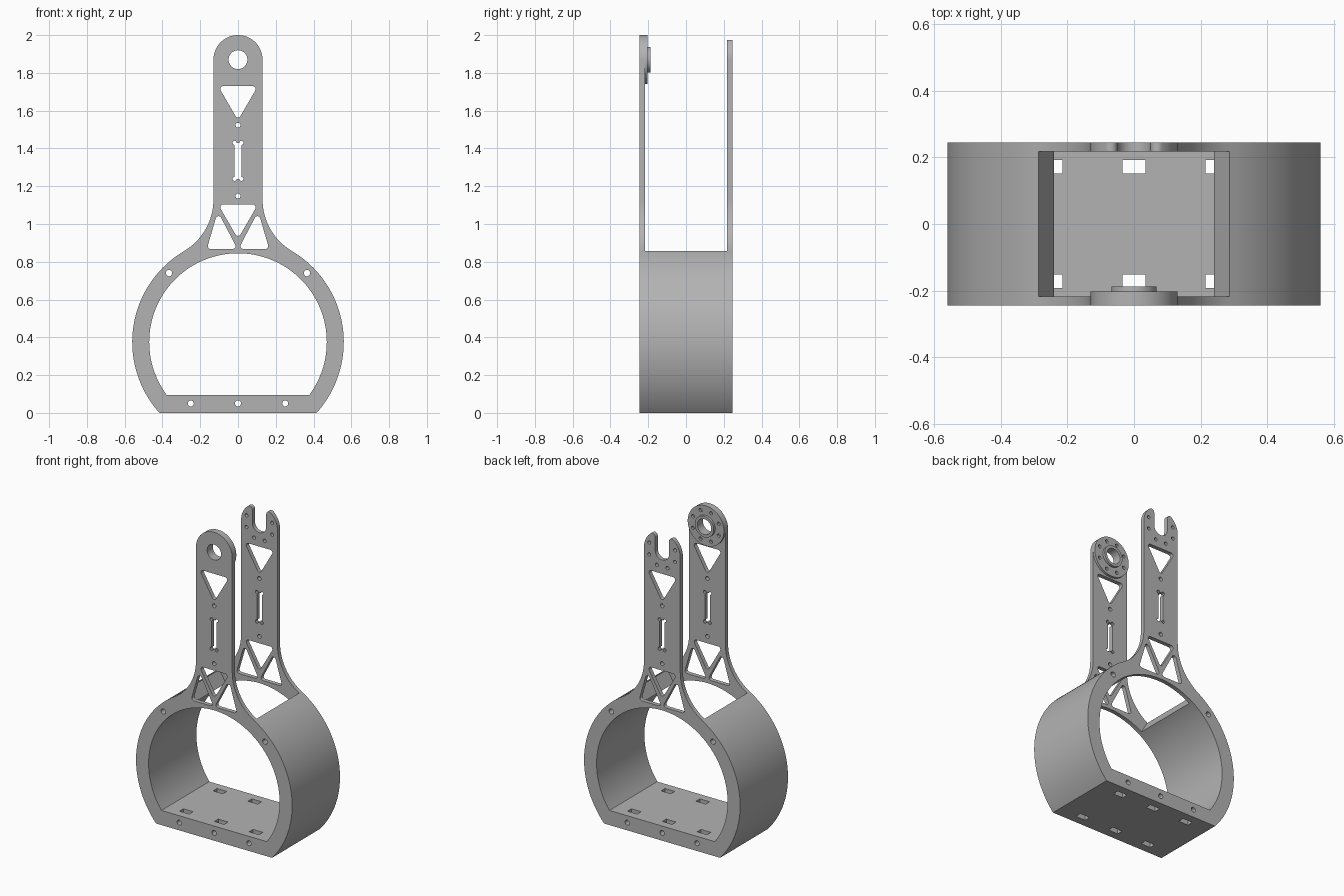
import bpy, bmesh
from math import sin, cos, pi, radians, atan2, degrees, hypot
from mathutils import Vector

if "Cube" in bpy.data.objects:
    bpy.data.objects.remove(bpy.data.objects["Cube"])

grey = bpy.data.materials.new("plain_grey")
grey.use_nodes = True
colour = (0.45, 0.45, 0.45, 1)
grey.diffuse_color = colour
grey.node_tree.nodes["Principled BSDF"].inputs["Base Color"].default_value = colour

# Main dimensions
RING_Z, RING_OUT, RING_IN = 0.375, 0.56, 0.47
ARM, PIVOT_Z, BORE = 0.13, 1.87, 0.05
DEPTH, GAP = 0.245, 0.218


def arc(cx, cz, r, a0, a1, n=16):
    """Points on an arc, angles in degrees."""
    steps = [radians(a0 + (a1 - a0) * i / n) for i in range(n + 1)]
    return [(cx + r * cos(a), cz + r * sin(a)) for a in steps]


def circle(cx, cz, r, n=24):
    return arc(cx, cz, r, 0, 360, n)[:-1]


def flip(points):
    return [(-x, z) for x, z in reversed(points)]


def rounded(corners, r, n=6):
    """Polygon with every corner filleted."""
    out = []
    for i, c in enumerate(corners):
        p = Vector(c)
        a = (Vector(corners[i - 1]) - p).normalized()
        b = (Vector(corners[(i + 1) % len(corners)]) - p).normalized()
        half = a.angle(b) / 2
        mid = p + (a + b).normalized() * r / sin(half)
        start = p + a * r / (sin(half) / cos(half)) - mid
        end = p + b * r / (sin(half) / cos(half)) - mid
        for k in range(n + 1):
            v = start.lerp(end, k / n).normalized() * r + mid
            out.append((v.x, v.y))
    return out


def solid(name, loops, y0, y1):
    """Fill closed x-z loops (inner ones become holes) and extrude along y."""
    bm = bmesh.new()
    for loop in loops:
        vs = [bm.verts.new((x, y0, z)) for x, z in loop]
        for i, v in enumerate(vs):
            bm.edges.new((vs[i - 1], v))
    bmesh.ops.triangle_fill(bm, use_beauty=True, use_dissolve=False, edges=bm.edges[:])
    made = bmesh.ops.extrude_face_region(bm, geom=bm.faces[:], use_keep_orig=True)["geom"]
    bmesh.ops.translate(bm, vec=(0, y1 - y0, 0),
                        verts=[v for v in made if isinstance(v, bmesh.types.BMVert)])
    bmesh.ops.recalc_face_normals(bm, faces=bm.faces[:])
    mesh = bpy.data.meshes.new(name)
    bm.to_mesh(mesh)
    bm.free()
    mesh.materials.append(grey)
    obj = bpy.data.objects.new(name, mesh)
    bpy.context.collection.objects.link(obj)
    return obj


def select(obj):
    bpy.ops.object.select_all(action='DESELECT')
    obj.select_set(True)
    bpy.context.view_layer.objects.active = obj


def cut(target, cutter):
    select(target)
    mod = target.modifiers.new("cut", 'BOOLEAN')
    mod.operation, mod.solver, mod.object = 'DIFFERENCE', 'EXACT', cutter
    bpy.ops.object.modifier_apply(modifier=mod.name)
    bpy.data.objects.remove(cutter)


# Outline: flat-bottomed ring flowing through fillets into a round-topped arm
FILLET_Z, FILLET_R = 1.13, 0.318
fx = ARM + FILLET_R
blend = degrees(atan2(FILLET_Z - RING_Z, fx))
foot = degrees(atan2(-RING_Z, (RING_OUT ** 2 - RING_Z ** 2) ** 0.5))
side = (arc(0, RING_Z, RING_OUT, foot, blend, 40)
        + arc(fx, FILLET_Z, FILLET_R, 180 + blend, 180, 16)[1:]
        + arc(0, PIVOT_Z, ARM, 0, 90, 24))
outline = side + flip(side)[1:]

# Ring opening with a flat floor
FLOOR = 0.095
low = degrees(atan2(FLOOR - RING_Z, (RING_IN ** 2 - (FLOOR - RING_Z) ** 2) ** 0.5))
opening = arc(0, RING_Z, RING_IN, low, 180 - low, 90)


# Weight-saving windows in the arms
def down_triangle(top):
    return rounded([(-0.105, top), (0, top - 0.181), (0.105, top)], 0.015)


web = rounded([(0.107, 1.067), (0.003, 0.868), (0.165, 0.868)], 0.015)
slot_side = arc(0.018, 1.239, 0.011, -180, 90, 9) + arc(0.018, 1.43, 0.011, -90, 180, 9)
slot = slot_side + flip(slot_side)
windows = [opening, down_triangle(1.73), down_triangle(1.103), web, flip(web), slot]
windows += [circle(0, z, 0.013, 16) for z in (1.148, 1.523)]

# Fastening holes through the ring
windows += [circle(x, 0.05, 0.016, 16) for x in (-0.25, 0, 0.25)]
windows += [circle(x, 0.74, 0.017, 16) for x in (-0.365, 0.365)]

frame = solid("ring_frame_with_arms", [outline] + windows, -DEPTH, DEPTH)

# Wedge between the arms, opening the ring top
reach = 4
wx, wz = reach * cos(radians(blend)), reach * sin(radians(blend))
cut(frame, solid("gap_cutter", [[(0, RING_Z), (wx, RING_Z + wz), (-wx, RING_Z + wz)]], -GAP, GAP))

# Front arm bore
cut(frame, solid("bore_cutter", [circle(0, PIVOT_Z, BORE, 48)], -0.3, -0.1))

# Open fork with rounded tips on the back arm
TIP = 0.02
tx = BORE + TIP
tz = ((ARM - TIP) ** 2 - tx ** 2) ** 0.5
tip_angle = degrees(atan2(tz, tx))
fork = arc(0, PIVOT_Z, BORE, -90, 0, 12)
fork += arc(tx, PIVOT_Z + tz, TIP, 180, tip_angle, 10)
fork += [(tx * 1.8, PIVOT_Z + tz * 1.8), (tx * 1.8, 2.2)]
cut(frame, solid("fork_cutter", [fork + flip(fork)[:-1]], 0.1, 0.3))

# Bolt circle shared by the fork and the boss
bolts = [circle(0.1 * cos(a), PIVOT_Z + 0.1 * sin(a), 0.011, 16)
         for a in [pi / 8 + k * pi / 4 for k in range(8)]]
for k, bolt in enumerate(bolts):
    if k not in (1, 2):
        cut(frame, solid("bolt_cutter", [bolt], 0.1, 0.3))

# Strap slots through the floor
for x in (-0.25, 0, 0.25):
    for y in (-0.172, 0.172):
        box = [(x - 0.035, -0.1), (x + 0.035, -0.1), (x + 0.035, 0.12), (x - 0.035, 0.12)]
        cut(frame, solid("strap_slot_cutter", [box], y - 0.02, y + 0.02))

# Pivot boss on the inner face of the front arm
boss = solid("pivot_boss", [circle(0, PIVOT_Z, ARM, 96), circle(0, PIVOT_Z, BORE, 48)] + bolts,
             -GAP, -0.203)
collar = solid("pivot_collar", [circle(0, PIVOT_Z, 0.068, 64), circle(0, PIVOT_Z, BORE, 48)],
               -0.203, -0.187)

for obj in (frame, boss, collar):
    select(obj)
    bpy.ops.object.shade_smooth_by_angle(angle=radians(30))
